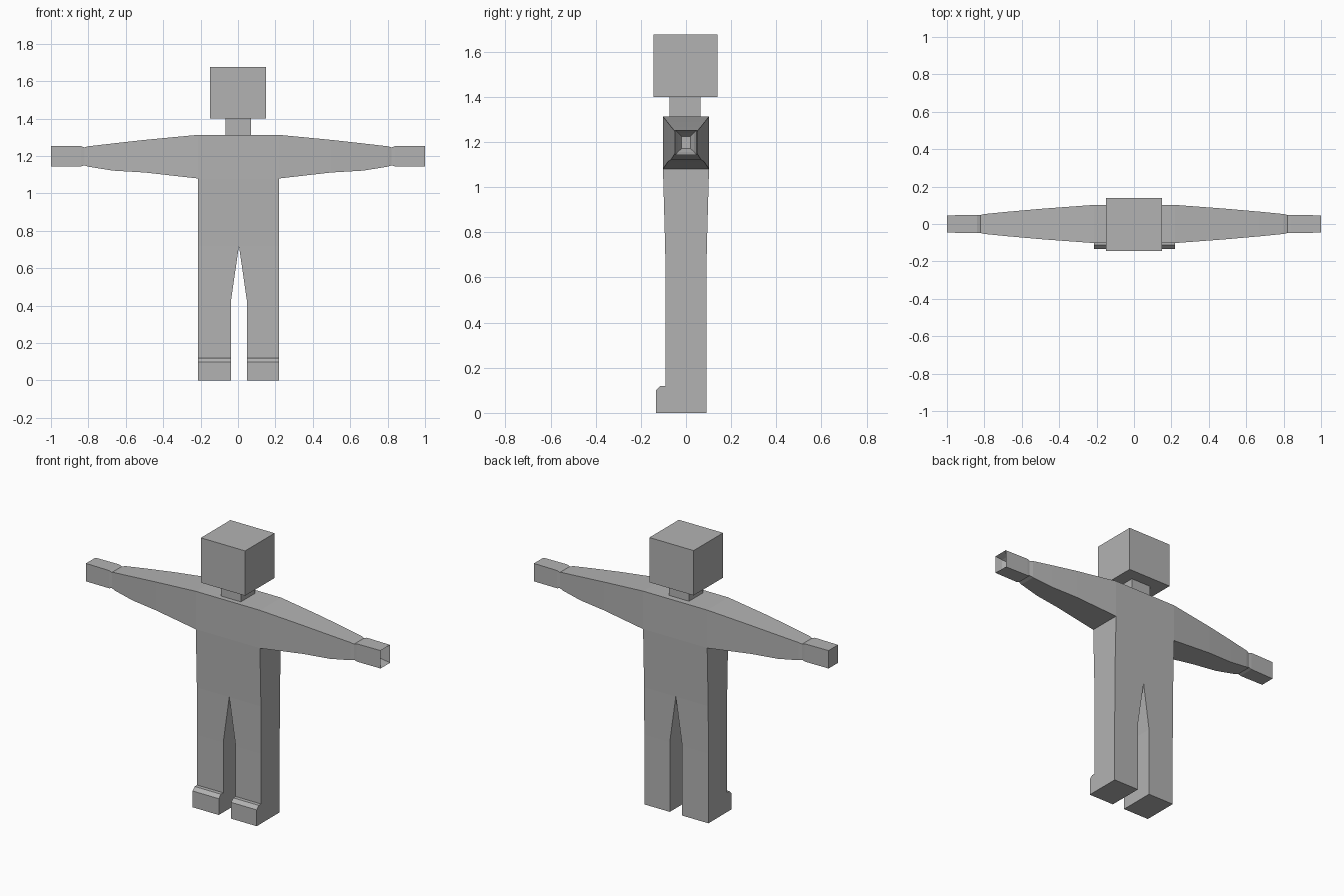
import bpy
import bmesh

if "Cube" in bpy.data.objects:
    bpy.data.objects.remove(bpy.data.objects["Cube"])

grey = bpy.data.materials.new("plain grey")
grey.diffuse_color = (0.45, 0.45, 0.45, 1)
grey.use_nodes = True
grey.node_tree.nodes["Principled BSDF"].inputs["Base Color"].default_value = grey.diffuse_color


def loft(bm, rings, start=True, end=True, skip=()):
    """Skin a row of closed rings; skip lists (segment, side) pairs left open."""
    rows = [[bm.verts.new(p) for p in r] for r in rings]
    n = len(rows[0])
    for i in range(len(rows) - 1):
        for j in range(n):
            if (i, j) not in skip:
                k = (j + 1) % n
                bm.faces.new((rows[i][j], rows[i][k], rows[i + 1][k], rows[i + 1][j]))
    if start:
        bm.faces.new(rows[0])
    if end:
        bm.faces.new(rows[-1])


def ring_x(x, y0, y1, z0, z1):
    return [(x, y0, z0), (x, y1, z0), (x, y1, z1), (x, y0, z1)]


def ring_z(z, x0, x1, y0, y1):
    return [(x0, y0, z), (x1, y0, z), (x1, y1, z), (x0, y1, z)]


def finish(name, bm):
    bmesh.ops.remove_doubles(bm, verts=bm.verts, dist=0.0005)
    bmesh.ops.recalc_face_normals(bm, faces=bm.faces)
    mesh = bpy.data.meshes.new(name)
    bm.to_mesh(mesh)
    bm.free()
    mesh.materials.append(grey)
    obj = bpy.data.objects.new(name, mesh)
    bpy.context.collection.objects.link(obj)


LEFT, RIGHT, MID = -0.215, 0.22, 0.005

# Chest, arms and hands: x, half depth, bottom, top
arm = [(0.22, 0.102, 1.08, 1.313), (0.50, 0.081, 1.112, 1.286),
       (0.67, 0.066, 1.122, 1.267), (0.80, 0.053, 1.143, 1.252),
       (0.822, 0.048, 1.15, 1.246), (0.84, 0.049, 1.144, 1.253),
       (1.0, 0.046, 1.143, 1.253)]
rings = [ring_x(-x if i else LEFT, -d, d, z0, z1)
         for i, (x, d, z0, z1) in enumerate(arm)][::-1]
rings += [ring_x(x, -d, d, z0, z1) for x, d, z0, z1 in arm]
# Hollow in the end of one hand
rings += [ring_x(0.96, -0.036, 0.036, 1.156, 1.24),
          ring_x(0.93, -0.02, 0.02, 1.17, 1.225)]
bm = bmesh.new()
loft(bm, rings, skip={(len(arm) - 1, 0)})

# Torso
loft(bm, [ring_z(1.08, LEFT, RIGHT, -0.102, 0.102),
          ring_z(0.72, LEFT, RIGHT, -0.092, 0.092)], False, False)

# Legs, straight outside and parting at the crotch
for outer, inner in ((LEFT, -0.037), (RIGHT, 0.047)):
    loft(bm, [ring_z(0.72, outer, MID, -0.092, 0.092),
              ring_z(0.43, outer, inner, -0.09, 0.09),
              ring_z(0, outer, inner, -0.09, 0.09)], False, True)
finish("body", bm)

# Toes with a bevelled upper edge
toe = [(-0.09, 0), (-0.133, 0), (-0.133, 0.1), (-0.113, 0.12), (-0.09, 0.12)]
for name, x0, x1 in (("left_toe", LEFT, -0.037), ("right_toe", 0.047, RIGHT)):
    bm = bmesh.new()
    loft(bm, [[(x, y, z) for y, z in toe] for x in (x0, x1)])
    finish(name, bm)

# Neck and head
bm = bmesh.new()
loft(bm, [ring_z(1.313, -0.066, 0.07, -0.072, 0.065),
          ring_z(1.4, -0.066, 0.07, -0.072, 0.065)], False, False)
finish("neck", bm)
bm = bmesh.new()
loft(bm, [ring_z(1.4, -0.15, 0.15, -0.145, 0.14),
          ring_z(1.675, -0.15, 0.15, -0.145, 0.14)])
finish("head", bm)
